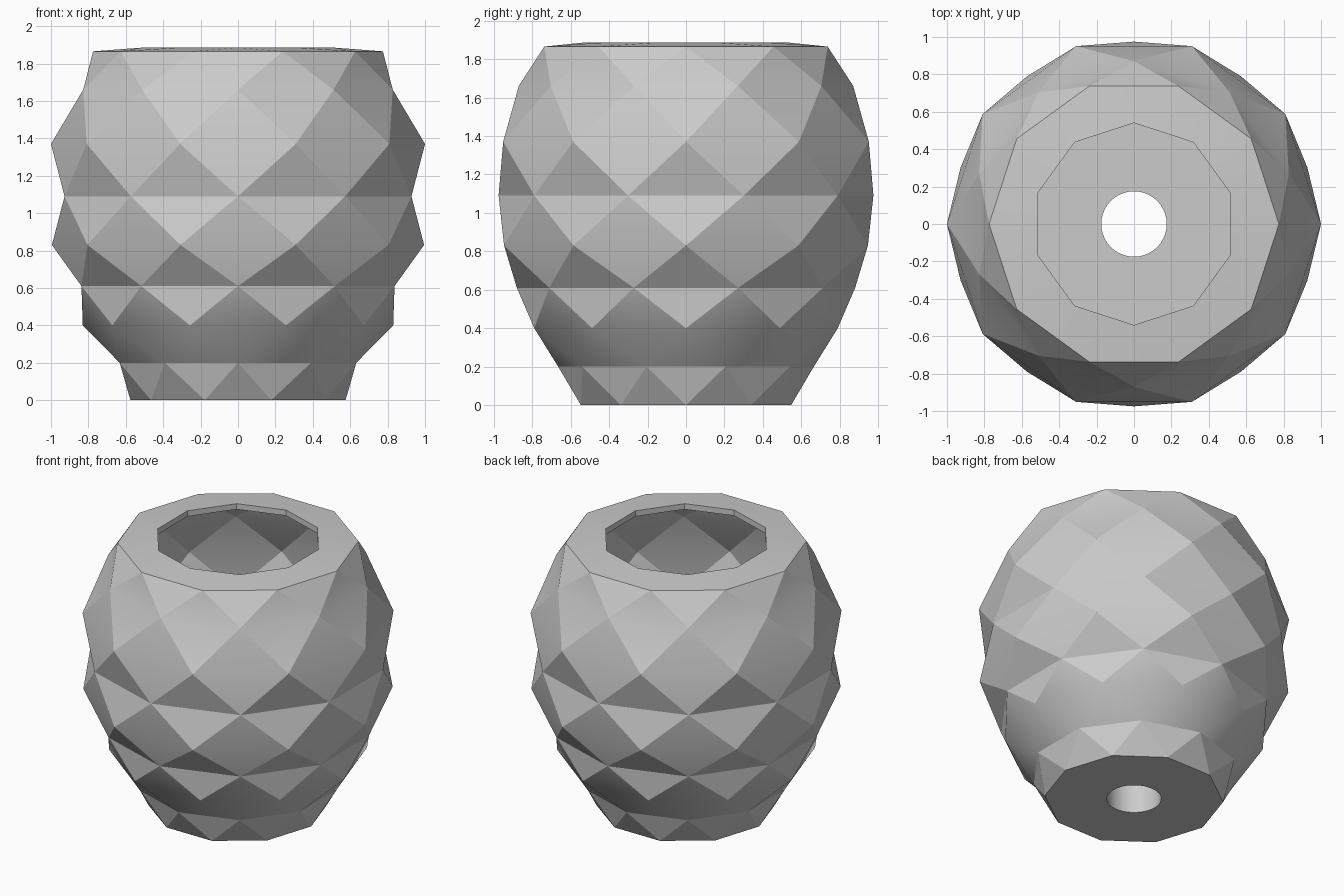
import bpy, bmesh
from math import sin, cos, pi, radians

cube = bpy.data.objects.get("Cube")
if cube:
    bpy.data.objects.remove(cube)

SIDES = 10
WALL = 0.04
FLOOR_Z = 0.2
# (radius, height) of each ring; every other ring is turned half a step
PROFILE = [(0.575, 0), (0.665, 0.2), (0.83, 0.4), (0.88, 0.61), (0.995, 0.83),
           (0.975, 1.09), (1.0, 1.37), (0.87, 1.66), (0.775, 1.865), (0.54, 1.885)]

grey = bpy.data.materials.new("plain grey")
grey.use_nodes = True
grey.diffuse_color = (0.6, 0.6, 0.6, 1)
grey.node_tree.nodes["Principled BSDF"].inputs["Base Color"].default_value = grey.diffuse_color

bm = bmesh.new()


def ring(radius, z, half_turn, sides=SIDES):
    turn = pi / sides if half_turn else 0
    return [bm.verts.new((radius * cos(turn + 2 * pi * i / sides),
                          radius * sin(turn + 2 * pi * i / sides), z)) for i in range(sides)]


def zigzag(low, high, low_turned):
    """Join two staggered rings with a band of triangles."""
    n = len(low)
    for i in range(n):
        j = (i + 1) % n
        if low_turned:
            bm.faces.new((low[i], low[j], high[j]))
            bm.faces.new((low[i], high[j], high[i]))
        else:
            bm.faces.new((low[i], low[j], high[i]))
            bm.faces.new((low[j], high[j], high[i]))


def straight(low, high):
    n = len(low)
    return [bm.faces.new((low[i], low[(i + 1) % n], high[(i + 1) % n], high[i])) for i in range(n)]


def edge_loop(verts):
    n = len(verts)
    return [bm.edges.get((v, verts[(i + 1) % n])) or bm.edges.new((v, verts[(i + 1) % n]))
            for i, v in enumerate(verts)]


# Faceted outer skin and the top rim
outer = [ring(r, z, k % 2) for k, (r, z) in enumerate(PROFILE)]
for k in range(len(outer) - 1):
    zigzag(outer[k], outer[k + 1], k % 2)

# Inner skin, a constant wall inside the outer one, with a thick floor
inner = []
for k, (r, z) in enumerate(PROFILE[1:], 1):
    last = k == len(PROFILE) - 1
    height = FLOOR_Z if k == 1 else z - WALL if k >= len(PROFILE) - 2 else z
    inner.append(ring(r if last else r - WALL, height, k % 2))
for k in range(len(inner) - 1):
    zigzag(inner[k], inner[k + 1], (k + 1) % 2)
straight(outer[-1], inner[-1])

# Round drain hole through the floor
hole_low = ring(0.175, 0, False, 40)
hole_high = ring(0.175, FLOOR_Z, False, 40)
drain = straight(hole_low, hole_high)
for a, b in ((outer[0], hole_low), (inner[0], hole_high)):
    bmesh.ops.triangle_fill(bm, use_beauty=True, edges=edge_loop(a) + edge_loop(b))

bmesh.ops.recalc_face_normals(bm, faces=bm.faces)
mesh = bpy.data.meshes.new("faceted_pot")
bm.to_mesh(mesh)
bm.free()
mesh.materials.append(grey)
pot = bpy.data.objects.new("faceted_pot", mesh)
bpy.context.collection.objects.link(pot)

# Soft facets, crisp rims
bpy.context.view_layer.objects.active = pot
pot.select_set(True)
bpy.ops.object.shade_smooth_by_angle(angle=radians(20))
